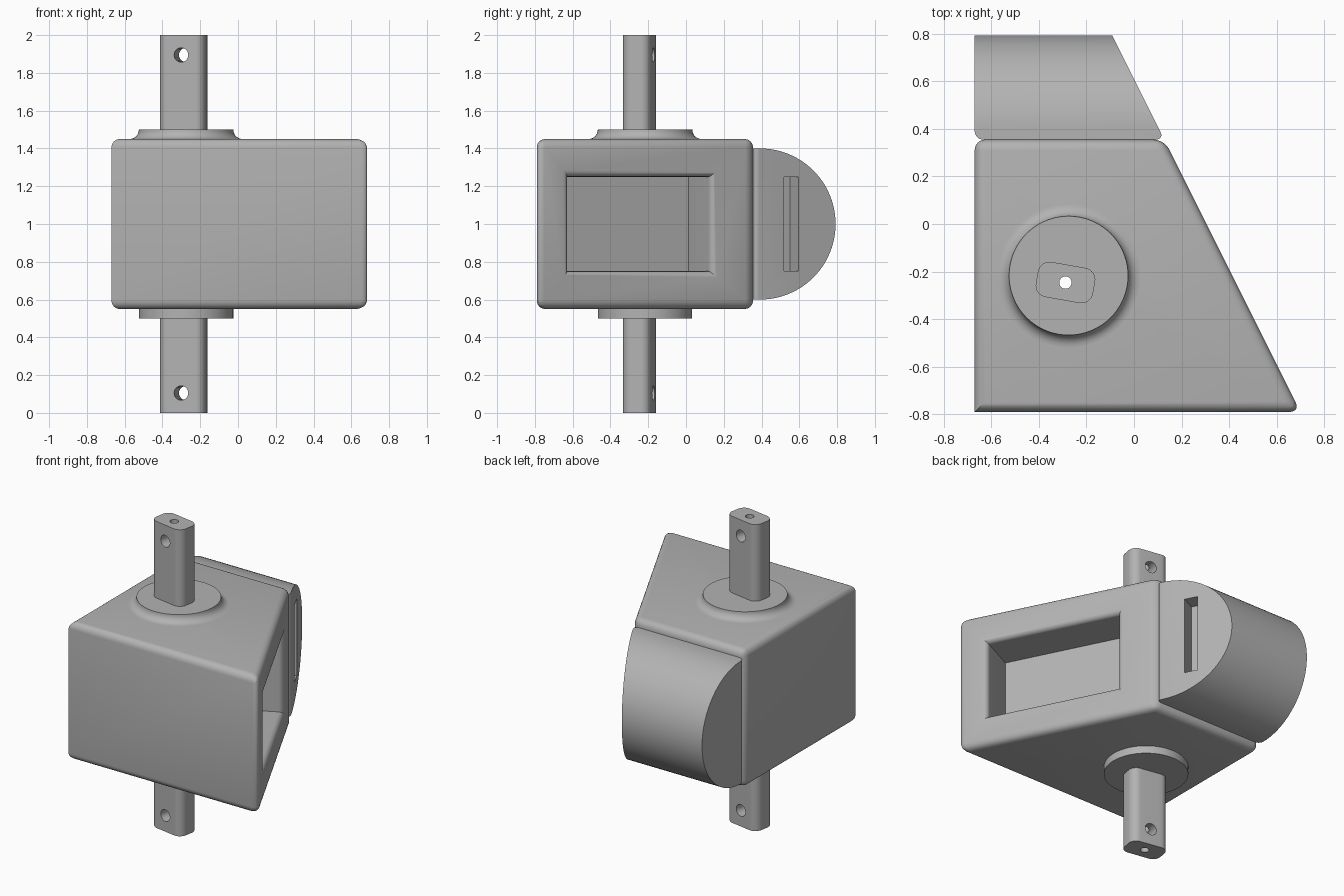
import bpy
import bmesh
from math import cos, sin, pi, radians, sqrt
from mathutils import Matrix, Vector

if "Cube" in bpy.data.objects:
    bpy.data.objects.remove(bpy.data.objects["Cube"])

GREY = (0.45, 0.45, 0.45, 1)
grey = bpy.data.materials.new("plain grey")
grey.use_nodes = True
grey.diffuse_color = GREY
grey.node_tree.nodes["Principled BSDF"].inputs["Base Color"].default_value = GREY

LEFT, FRONT, SEAM = -0.67, -0.79, 0.355
LOW, HIGH = 0.55, 1.45
ROUND = 0.045
SHAFT = Vector((-0.288, -0.246, 0))
BOSS = Vector((-0.275, -0.217, 0))


def slant_x(y):
    """Position of the slanted side plane at a given depth."""
    return 0.305 - 0.5 * y


def make(name, bm):
    bmesh.ops.recalc_face_normals(bm, faces=bm.faces)
    mesh = bpy.data.meshes.new(name)
    bm.to_mesh(mesh)
    bm.free()
    mesh.materials.append(grey)
    obj = bpy.data.objects.new(name, mesh)
    bpy.context.collection.objects.link(obj)
    return obj


def loft(rings):
    """Closed solid through matching rings of points."""
    bm = bmesh.new()
    loops = [[bm.verts.new(p) for p in ring] for ring in rings]
    n = len(loops[0])
    for a, b in zip(loops, loops[1:]):
        for i in range(n):
            j = (i + 1) % n
            bm.faces.new((a[i], a[j], b[j], b[i]))
    bm.faces.new(loops[0])
    bm.faces.new(loops[-1])
    return bm


def circle(radius, z, n=72):
    return [(radius * cos(2 * pi * i / n), radius * sin(2 * pi * i / n), z) for i in range(n)]


def cut(obj, cutter):
    cutter.hide_render = True
    mod = obj.modifiers.new("cut", "BOOLEAN")
    mod.operation = "DIFFERENCE"
    mod.solver = "EXACT"
    mod.object = cutter
    bpy.context.view_layer.objects.active = obj
    bpy.ops.object.modifier_apply(modifier=mod.name)
    bpy.data.objects.remove(cutter)


def rod(radius, length, matrix):
    obj = make("cutter", loft([circle(radius, -length / 2, 32), circle(radius, length / 2, 32)]))
    obj.data.transform(matrix)
    return obj


def pocket(y0, y1, z0, z1, depth, lip):
    """Cutter square to the slanted side, with an optional rounded lip."""
    inward = Vector((-2, -1, 0)).normalized()
    along = Vector((-0.5, 1, 0)).normalized()
    layers = [(-0.05, 0)]
    if lip:
        for k in range(1, 9):
            t = lip * (1 - cos(k * pi / 16))
            layers.append((lip * sin(k * pi / 16), t))
        # turn the arc so that it starts tangent to the side
        layers = [(-0.05, 0)] + [(lip * (1 - cos(k * pi / 16)), lip * sin(k * pi / 16)) for k in range(9)]
    layers.append((depth, lip))
    rings = []
    for d, inset in layers:
        a = Vector((slant_x(y0), y0, 0)) + along * inset + inward * d
        b = Vector((slant_x(y1), y1, 0)) - along * inset + inward * d
        rings.append([(p.x, p.y, z) for p, z in
                      ((a, z0 + inset), (b, z0 + inset), (b, z1 - inset), (a, z1 - inset))])
    return make("cutter", loft(rings))


# Main body: tapered block, every edge rounded but the upright front one
plan = [(LEFT, FRONT), (slant_x(FRONT), FRONT), (slant_x(SEAM), SEAM), (LEFT, SEAM)]
bm = loft([[(x, y, z) for x, y in plan] for z in (LOW, HIGH)])
edges = [e for e in bm.edges
         if not all(v.co.x < LEFT + 0.01 and v.co.y < FRONT + 0.01 for v in e.verts)]
bmesh.ops.bevel(bm, geom=edges, offset=ROUND, segments=6, profile=0.5, affect="EDGES")
body = make("body", bm)
cut(body, pocket(-0.65, 0.165, 0.715, 1.285, 0.27, 0.035))

# Half-round housing at the back
arc = [(0.392 + 0.4 * cos(a), 1 + 0.4 * sin(a))
       for a in (pi * (i / 48 - 0.5) for i in range(49))]
outline = [(SEAM, 0.6)] + arc + [(SEAM, 1.4)]
bm = loft([[(LEFT, y, z) for y, z in outline], [(slant_x(y), y, z) for y, z in outline]])
edges = [e for e in bm.edges
         if all(v.co.y < SEAM + 0.001 for v in e.verts)
         and abs(e.verts[0].co.z - e.verts[1].co.z) > 0.5]
bmesh.ops.bevel(bm, geom=edges, offset=0.035, segments=5, profile=0.5, affect="EDGES")
housing = make("rear_housing", bm)
cut(housing, pocket(0.52, 0.595, 0.75, 1.25, 0.1, 0))

# Bosses: the upper one flares into the body, the lower one is plain
flare = [circle(0.3 - 0.05 * sin(a), 1.5 - 0.05 * cos(a))
         for a in (k * pi / 16 for k in range(9))]
upper = make("upper_boss", loft([circle(0.3, HIGH - 0.03)] + flare))
lower = make("lower_boss", loft([circle(0.25, 0.5), circle(0.25, LOW + 0.03)]))
for obj in (upper, lower):
    obj.data.transform(Matrix.Translation(BOSS))

# Shaft: rounded bar turned slightly, drilled lengthwise and across both ends
turn = Matrix.Translation(SHAFT) @ Matrix.Rotation(radians(-10), 4, "Z")
r, section = 0.05, []
for q, (sx, sy) in enumerate(((1, 1), (-1, 1), (-1, -1), (1, -1))):
    for k in range(9):
        a = (q + k / 8) * pi / 2
        section.append((sx * (0.122 - r) + r * cos(a), sy * (0.075 - r) + r * sin(a)))
shaft = make("shaft", loft([[(x, y, z) for x, y in section] for z in (0, 2)]))
shaft.data.transform(turn)
for z in (0.105, 1.895):
    cut(shaft, rod(0.038, 0.5, turn @ Matrix.Translation((0, 0, z)) @ Matrix.Rotation(pi / 2, 4, "X")))
centre = Matrix.Translation(SHAFT + Vector((0, 0, 1)))
cut(shaft, rod(0.026, 3, centre))
for obj in (body, upper, lower):
    cut(obj, rod(0.035, 3, centre))

# Smooth curved faces, keep edges crisp
bpy.ops.object.select_all(action="DESELECT")
for obj in (body, housing, upper, lower, shaft):
    obj.select_set(True)
bpy.context.view_layer.objects.active = body
bpy.ops.object.shade_smooth_by_angle(angle=radians(30))
